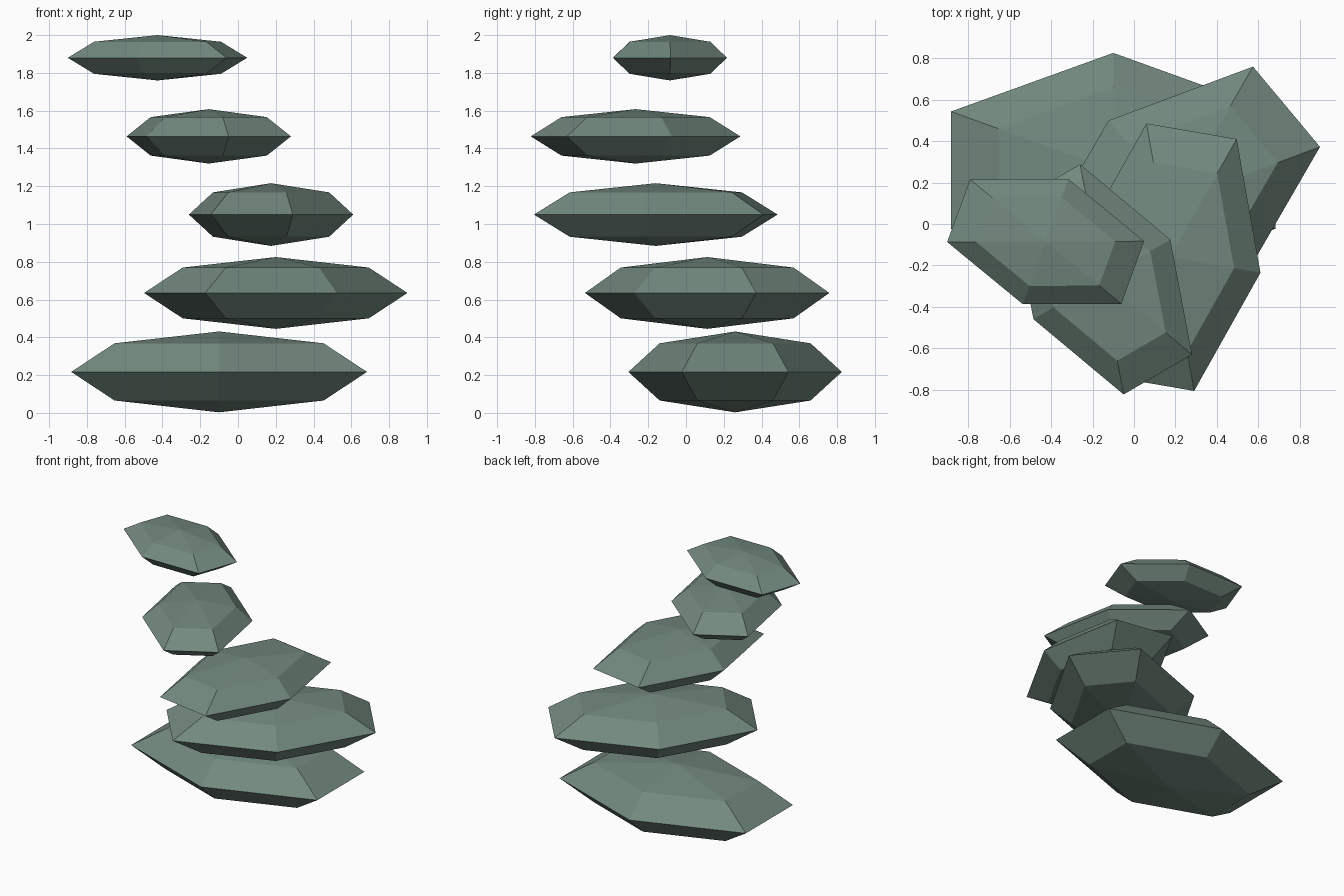
import bpy, bmesh
from math import sin, cos, pi
from mathutils import Vector

if "Cube" in bpy.data.objects:
    bpy.data.objects.remove(bpy.data.objects["Cube"])


def stone(name, centre, a, b, half_height, sides=6, rings=4):
    """Faceted pebble; a and b are neighbouring girdle corners from the centre."""
    u = Vector((*a, 0))
    v = (2 * Vector((*b, 0)) - u) / 3 ** 0.5
    w = Vector((0, 0, half_height))
    bm = bmesh.new()
    bottom, top = bm.verts.new(-w), bm.verts.new(w)
    loops = []
    for r in range(1, rings):
        p = -pi / 2 + pi * r / rings
        loops.append([bm.verts.new(cos(p) * (cos(t) * u + sin(t) * v) + sin(p) * w)
                      for t in (2 * pi * k / sides for k in range(sides))])
    for k in range(sides):
        n = (k + 1) % sides
        bm.faces.new((bottom, loops[0][n], loops[0][k]))
        bm.faces.new((top, loops[-1][k], loops[-1][n]))
        for lo, hi in zip(loops, loops[1:]):
            bm.faces.new((lo[k], lo[n], hi[n], hi[k]))
    bmesh.ops.recalc_face_normals(bm, faces=bm.faces)
    mesh = bpy.data.meshes.new(name)
    bm.to_mesh(mesh)
    bm.free()
    mesh.materials.append(mat)
    obj = bpy.data.objects.new(name, mesh)
    obj.location = centre
    bpy.context.collection.objects.link(obj)


mat = bpy.data.materials.new("green_grey_stone")
mat.diffuse_color = (0.17, 0.25, 0.21, 1)
mat.use_nodes = True
mat.node_tree.nodes["Principled BSDF"].inputs["Base Color"].default_value = mat.diffuse_color

# Floating stones, bottom to top
stone("bottom_stone", (-0.10, 0.26, 0.217), (0.783, 0.2825), (0, 0.565), 0.214)
stone("second_stone", (0.20, 0.112, 0.635), (0.697, 0.26), (0.374, 0.647), 0.19)
stone("middle_stone", (0.175, -0.16, 1.05), (0.435, -0.075), (0.32, 0.57), 0.166)
stone("fourth_stone", (-0.155, -0.267, 1.464), (0.435, -0.363), (0.33, 0.192), 0.144)
stone("top_stone", (-0.426, -0.085, 1.88), (0.475, 0.002), (0.11, 0.302), 0.12)
